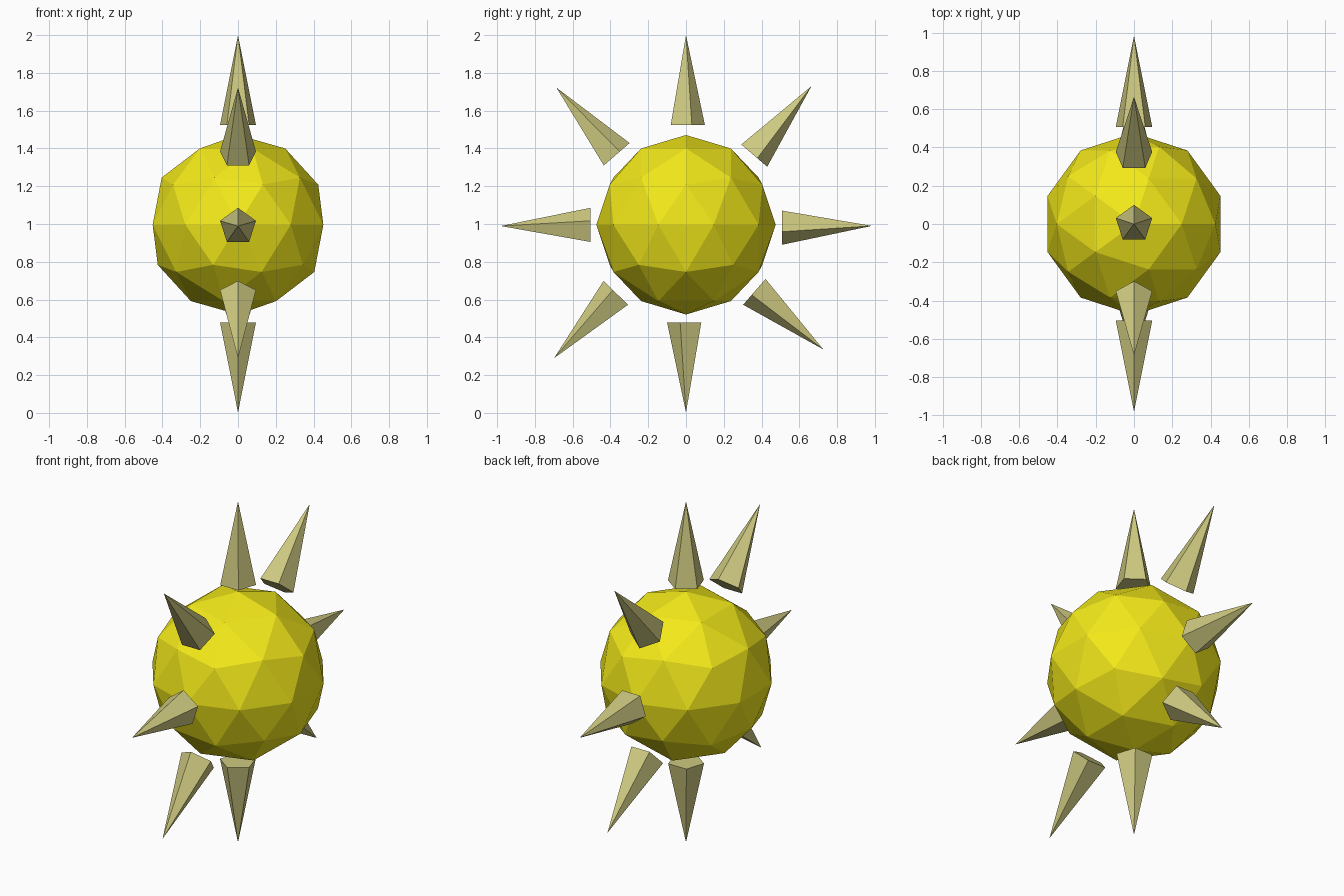
import bpy
from math import radians, sin, cos

if "Cube" in bpy.data.objects:
    bpy.data.objects.remove(bpy.data.objects["Cube"])


def material(name, color):
    m = bpy.data.materials.new(name)
    m.diffuse_color = color
    m.use_nodes = True
    m.node_tree.nodes["Principled BSDF"].inputs["Base Color"].default_value = m.diffuse_color
    return m


yellow = material("bright_yellow", (0.9, 0.82, 0.01, 1))
pale = material("pale_yellow", (0.62, 0.59, 0.22, 1))

# Faceted core
bpy.ops.mesh.primitive_ico_sphere_add(subdivisions=2, radius=0.475, location=(0, 0, 0.996))
core = bpy.context.object
core.name = "core"
core.data.materials.append(yellow)

# Ring of five-sided spikes in the YZ plane: base centre (y, z), tilt about X
LENGTH = 0.476
spikes = [
    (0.0, 1.524, 0),
    (-0.374, 1.363, 41),
    (-0.505, 0.986, 89.6),
    (-0.365, 0.629, 135.5),
    (0.0, 0.478, 180),
    (0.368, 0.648, 229),
    (0.508, 0.99, 270),
    (0.354, 1.368, 319.4),
]
for i, (y, z, tilt) in enumerate(spikes):
    a = radians(tilt)
    centre = (0, y - sin(a) * LENGTH / 2, z + cos(a) * LENGTH / 2)
    bpy.ops.mesh.primitive_cone_add(vertices=5, radius1=0.1, radius2=0, depth=LENGTH,
                                    location=centre, rotation=(a, 0, 0))
    spike = bpy.context.object
    spike.name = f"spike_{i + 1}"
    spike.data.materials.append(pale)
